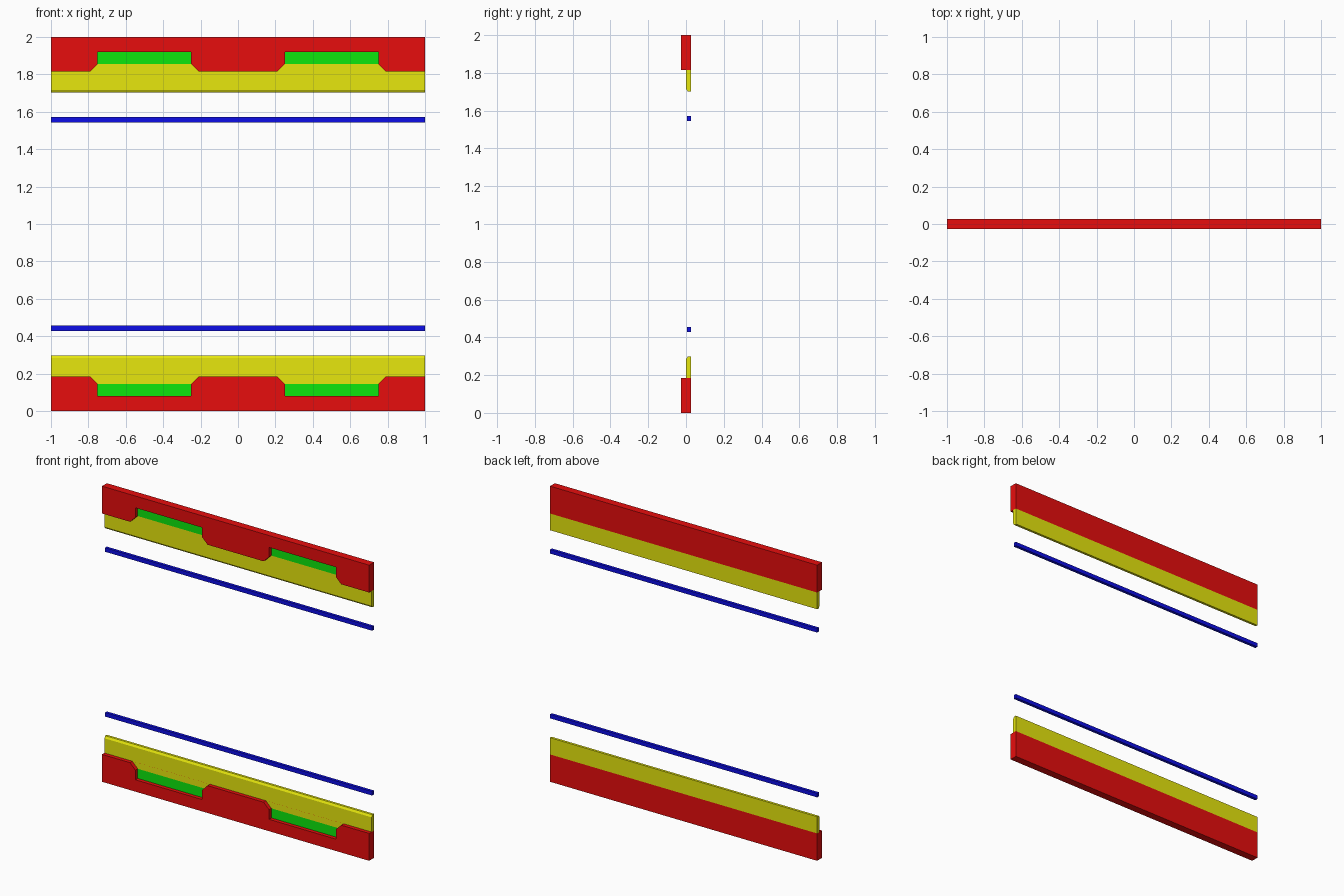
import bpy, bmesh

if "Cube" in bpy.data.objects:
    bpy.data.objects.remove(bpy.data.objects["Cube"])

MID = 1.0          # every object's origin sits at mid height, so Mirror Z gives the upper half
BACK = 0.026
LOW, HIGH = 0.8, 0.004


def material(name, rgb):
    m = bpy.data.materials.new(name)
    m.diffuse_color = (*rgb, 1)
    m.use_nodes = True
    m.node_tree.nodes["Principled BSDF"].inputs["Base Color"].default_value = m.diffuse_color
    return m


red = material("red", (LOW, HIGH, HIGH))
yellow = material("yellow", (LOW, LOW, HIGH))
green = material("green", (HIGH, LOW, HIGH))
blue = material("blue", (HIGH, HIGH, LOW))


def extrude(name, outlines, direction, mat=None):
    """Faces from point outlines, extruded along direction (None keeps flat)."""
    bm = bmesh.new()
    for pts in outlines:
        face = bm.faces.new([bm.verts.new((x, y, z - MID)) for x, y, z in pts])
        if direction:
            new = bmesh.ops.extrude_face_region(bm, geom=[face], use_keep_orig=True)["geom"]
            verts = [g for g in new if isinstance(g, bmesh.types.BMVert)]
            bmesh.ops.translate(bm, verts=verts, vec=direction)
    if direction:
        bmesh.ops.recalc_face_normals(bm, faces=bm.faces)
    me = bpy.data.meshes.new(name)
    bm.to_mesh(me)
    bm.free()
    ob = bpy.data.objects.new(name, me)
    ob.location.z = MID
    bpy.context.collection.objects.link(ob)
    if mat:
        me.materials.append(mat)
    return ob


def mirror_up(ob):
    mod = ob.modifiers.new("upper copy", 'MIRROR')
    mod.use_axis = (False, False, True)
    mod.use_mirror_merge = False


def bar(name, section, mat):
    """Full-length bar along x from a (y, z) cross-section."""
    return extrude(name, [[(-1, y, z) for y, z in section]], (2, 0, 0), mat)


def at_notches(section, y):
    """Place an (x, z) outline at both notch positions."""
    return [[(cx + x, y, z) for x, z in section] for cx in (-0.5, 0.5)]


# Red rail with two front notches
rail = bar("rail", [(-BACK, 0), (BACK, 0), (BACK, 0.185), (-BACK, 0.185)], red)
notch = [(-0.25, 0.08), (0.25, 0.08), (0.25, 0.145),
         (0.31, 0.205), (-0.31, 0.205), (-0.25, 0.145)]
cutter = extrude("notch_cutter", at_notches(notch, -0.06), (0, 0.06, 0), red)
cutter.hide_render = True
cutter.display_type = 'WIRE'
cut = rail.modifiers.new("notches", 'BOOLEAN')
cut.operation = 'DIFFERENCE'
cut.solver = 'EXACT'
cut.object = cutter
mirror_up(rail)

# Yellow strip with a chamfered front edge
mirror_up(bar("strip", [(0, 0.185), (BACK, 0.185), (BACK, 0.298),
                        (0.009, 0.298), (0, 0.284)], yellow))

# Yellow and green facings on the notch floor
facing = [(-0.25, 0.145), (0.25, 0.145), (0.29, 0.185), (-0.29, 0.185)]
mirror_up(extrude("strip_facing", at_notches(facing, -0.001), None, yellow))
plate = [(-0.25, 0.08), (0.25, 0.08), (0.25, 0.145), (-0.25, 0.145)]
mirror_up(extrude("notch_plate", at_notches(plate, -0.001), None, green))

# Thin blue rod
mirror_up(bar("rod", [(0.006, 0.429), (BACK, 0.429), (BACK, 0.456), (0.006, 0.456)], blue))
